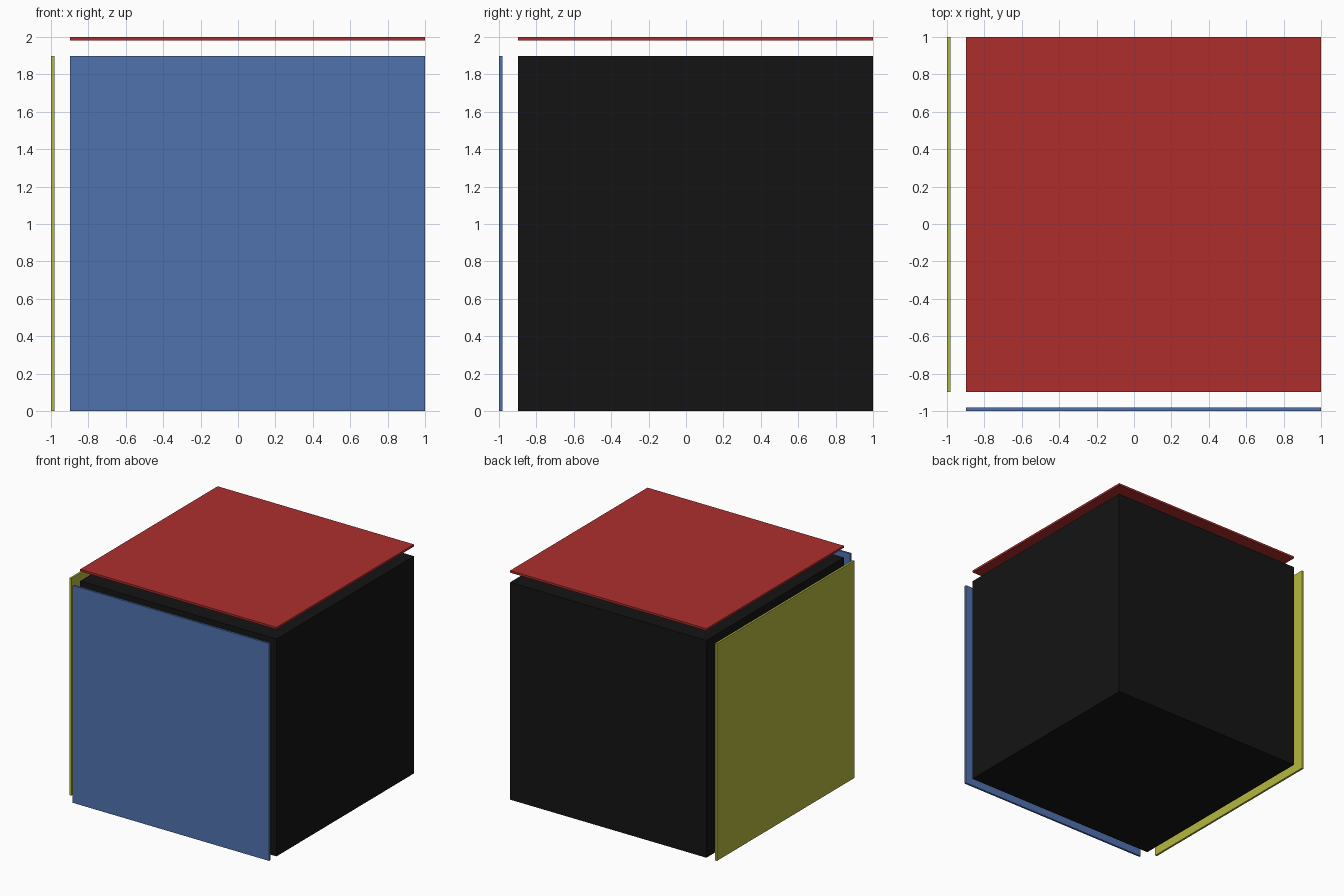
import bpy

if "Cube" in bpy.data.objects:
    bpy.data.objects.remove(bpy.data.objects["Cube"])

LO, HI, TOP = -0.897, 1.0, 1.897   # core limits in x/y and its height
T = 0.018                          # panel thickness


def material(name, color):
    mat = bpy.data.materials.new(name)
    mat.diffuse_color = (*color, 1)
    mat.use_nodes = True
    mat.node_tree.nodes["Principled BSDF"].inputs["Base Color"].default_value = mat.diffuse_color
    return mat


def box(name, lo, hi, mat):
    center = [(a + b) / 2 for a, b in zip(lo, hi)]
    bpy.ops.mesh.primitive_cube_add(size=1, location=center)
    obj = bpy.context.object
    obj.name = name
    obj.scale = [b - a for a, b in zip(lo, hi)]
    bpy.ops.object.transform_apply(location=False, rotation=False, scale=True)
    obj.data.materials.append(mat)
    return obj


# Solid black body
box("core_cube", (LO, LO, 0), (HI, HI, TOP), material("black", (0.007, 0.007, 0.007)))

# Thin coloured panels floating off three faces
box("front_panel", (LO, -1, 0), (HI, -1 + T, TOP), material("blue", (0.08, 0.17, 0.43)))
box("left_panel", (-1, LO, 0), (-1 + T, HI, TOP), material("yellow", (0.46, 0.48, 0.05)))
box("top_panel", (LO, LO, 2 - T), (HI, HI, 2), material("red", (0.42, 0.027, 0.027)))
